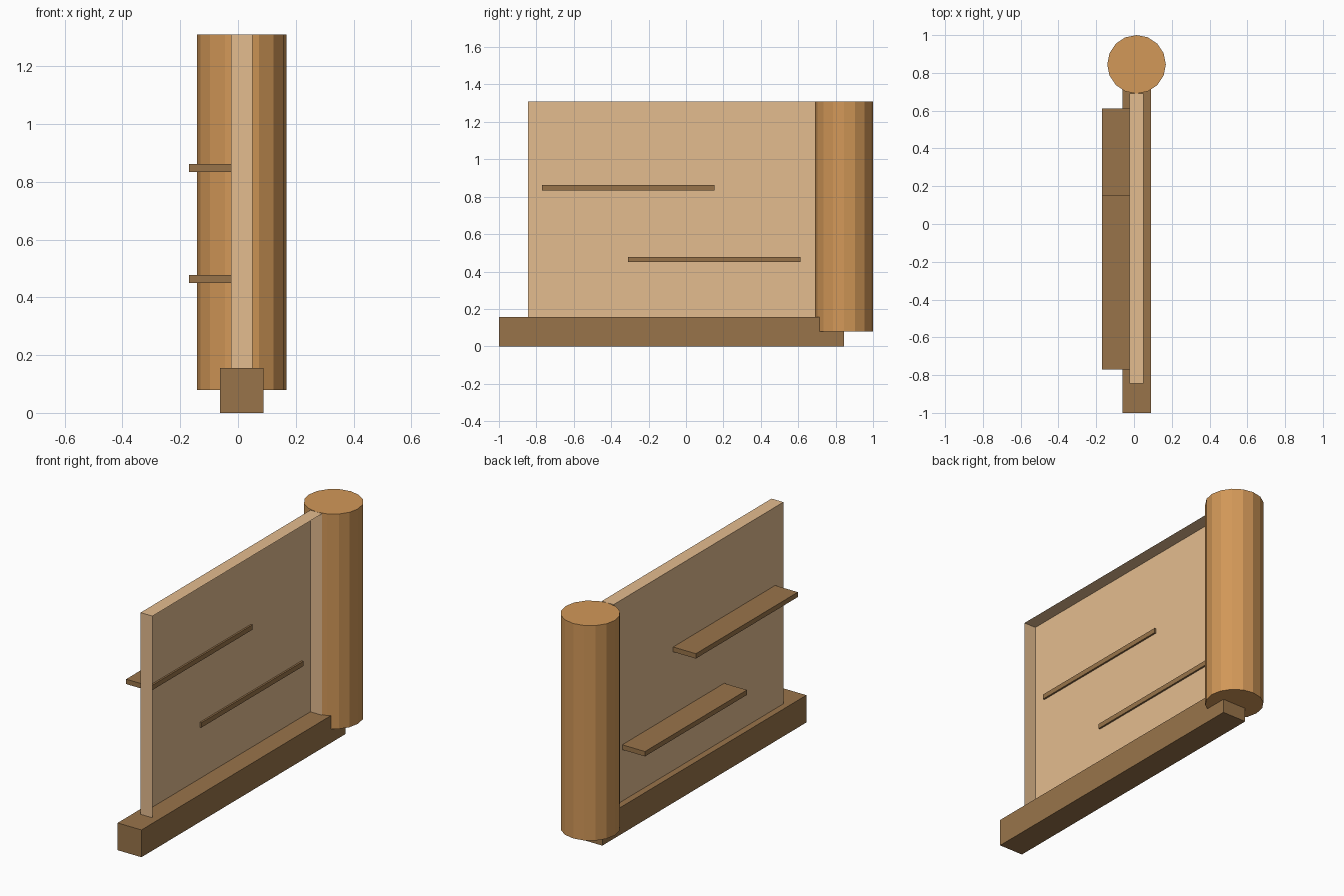
import bpy
import bmesh
from mathutils import Matrix

if "Cube" in bpy.data.objects:
    bpy.data.objects.remove(bpy.data.objects["Cube"])


def srgb(hex_code):
    vals = [int(hex_code[i:i + 2], 16) / 255 for i in (0, 2, 4)]
    return [v / 12.92 if v <= 0.04045 else ((v + 0.055) / 1.055) ** 2.4 for v in vals] + [1]


def material(name, hex_code):
    m = bpy.data.materials.new(name)
    m.diffuse_color = srgb(hex_code)
    m.use_nodes = True
    m.node_tree.nodes["Principled BSDF"].inputs["Base Color"].default_value = m.diffuse_color
    return m


def finish(name, bm, mat):
    me = bpy.data.meshes.new(name)
    bm.to_mesh(me)
    bm.free()
    me.materials.append(mat)
    ob = bpy.data.objects.new(name, me)
    bpy.context.collection.objects.link(ob)
    return ob


def box(name, xs, ys, zs, mat, open_right=False):
    bm = bmesh.new()
    bmesh.ops.create_cube(bm, size=1)
    for v in bm.verts:
        for i, (lo, hi) in enumerate((xs, ys, zs)):
            v.co[i] = lo if v.co[i] < 0 else hi
    if open_right:
        bm.normal_update()
        bmesh.ops.delete(bm, geom=[f for f in bm.faces if f.normal.x > 0.9],
                         context='FACES_ONLY')
    return finish(name, bm, mat)


dark_wood = material("dark wood", "99744A")
light_wood = material("light wood", "E4BC8F")
post_wood = material("post wood", "D29858")

# Foot beam, and the upright panel: a shallow tray open on its right side
box("base_beam", (-0.062, 0.089), (-1.0, 0.845), (0, 0.156), dark_wood)
box("panel", (-0.025, 0.05), (-0.845, 0.69), (0.152, 1.31), light_wood, open_right=True)

# Shelves on the left, their ends just poking through into the tray
for name, y, z in (("upper_shelf", -0.77, 0.834), ("lower_shelf", -0.31, 0.45)):
    box(name, (-0.169, -0.015), (y, y + 0.922), (z, z + 0.028), dark_wood)

# Sixteen-sided post at the back end
bm = bmesh.new()
bmesh.ops.create_cone(bm, cap_ends=True, segments=16, radius1=0.155, radius2=0.155,
                      depth=1.23, matrix=Matrix.Translation((0.0135, 0.845, 0.695)))
finish("post", bm, post_wood)
